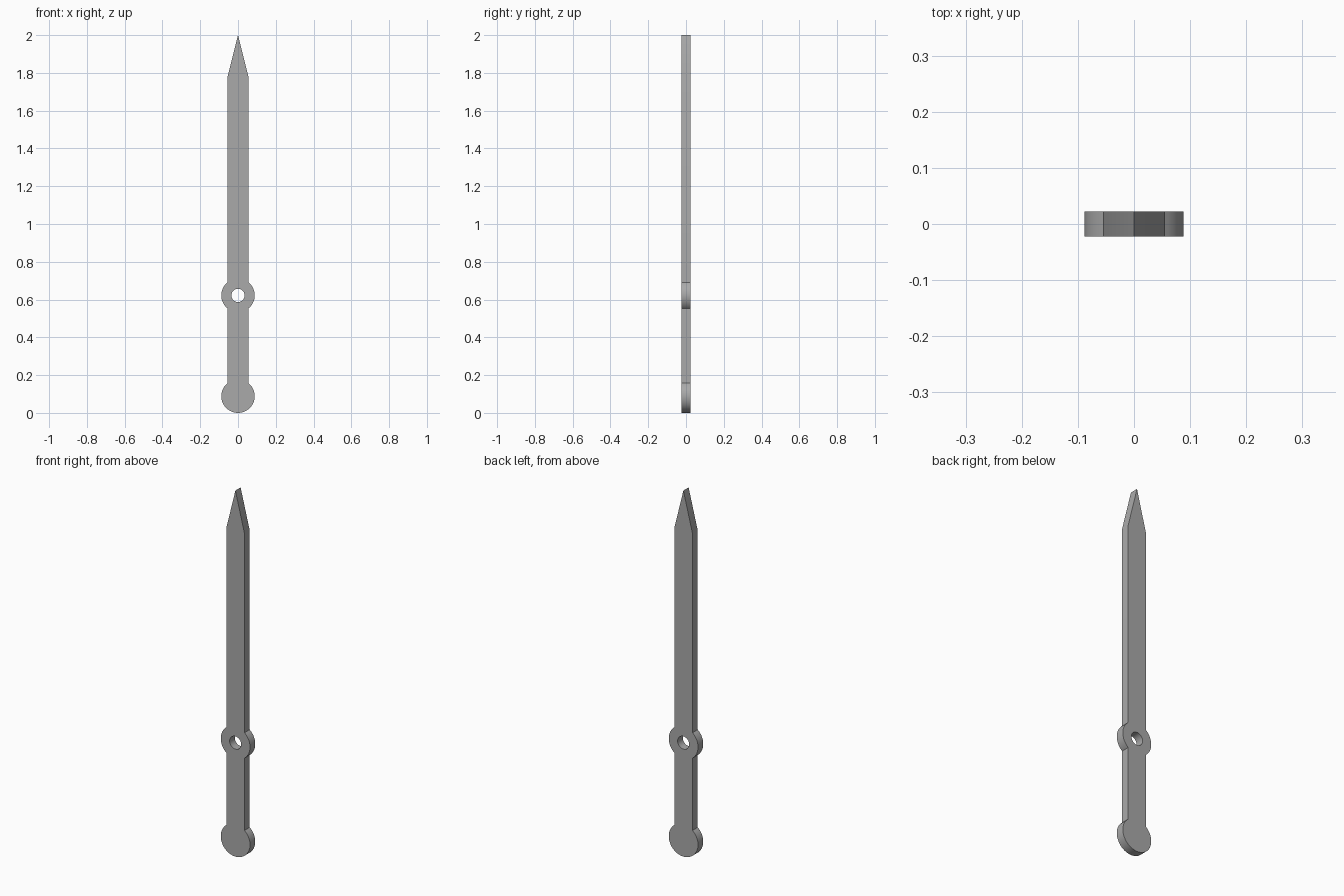
import bpy, bmesh
from math import sin, cos, asin, pi

cube = bpy.data.objects.get("Cube")
if cube:
    bpy.data.objects.remove(cube, do_unlink=True)

HALF_W, RADIUS, HOLE_R, THICK = 0.055, 0.0885, 0.035, 0.045
HUB_Z, SHOULDER_Z, TIP_Z = 0.622, 1.78, 2.0
JOIN = asin(HALF_W / RADIUS)    # angle where a disc meets the straight bar


def arc(cz, radius, start, end, steps):
    """Points (x, z) on a circle; the angle runs from straight down towards +x."""
    return [(radius * sin(a), cz - radius * cos(a))
            for a in (start + (end - start) * i / steps for i in range(steps + 1))]


# Right half of the outline: round tail, hub bulge, shoulder and tip
half = arc(RADIUS, RADIUS, 0, pi - JOIN, 28)
half += arc(HUB_Z, RADIUS, JOIN, pi - JOIN, 20)
half += [(HALF_W, SHOULDER_Z), (0, TIP_Z)]
outline = half + [(-x, z) for x, z in reversed(half[1:-1])]
hole = arc(HUB_Z, HOLE_R, 0, 2 * pi, 40)[:-1]

# Fill the flat profile around the hole, then give it thickness
bm = bmesh.new()
edges = []
for loop in (outline, hole):
    verts = [bm.verts.new((x, -THICK / 2, z)) for x, z in loop]
    edges += [bm.edges.new((v, verts[i - 1])) for i, v in enumerate(verts)]
bmesh.ops.triangle_fill(bm, edges=edges, use_beauty=True)
back = bmesh.ops.extrude_face_region(bm, geom=bm.faces[:])["geom"]
bmesh.ops.translate(bm, vec=(0, THICK, 0),
                    verts=[g for g in back if isinstance(g, bmesh.types.BMVert)])
bmesh.ops.recalc_face_normals(bm, faces=bm.faces[:])

mesh = bpy.data.meshes.new("pointer_hand")
bm.to_mesh(mesh)
bm.free()
hand = bpy.data.objects.new("pointer_hand", mesh)
bpy.context.collection.objects.link(hand)

# Plain grey metal
grey = bpy.data.materials.new("grey")
grey.use_nodes = True
grey.diffuse_color = (0.4, 0.4, 0.4, 1)
grey.node_tree.nodes["Principled BSDF"].inputs["Base Color"].default_value = (0.4, 0.4, 0.4, 1)
mesh.materials.append(grey)

# Smooth rims with crisp edges
bpy.ops.object.select_all(action="DESELECT")
hand.select_set(True)
bpy.context.view_layer.objects.active = hand
bpy.ops.object.shade_smooth_by_angle(angle=pi / 6)
